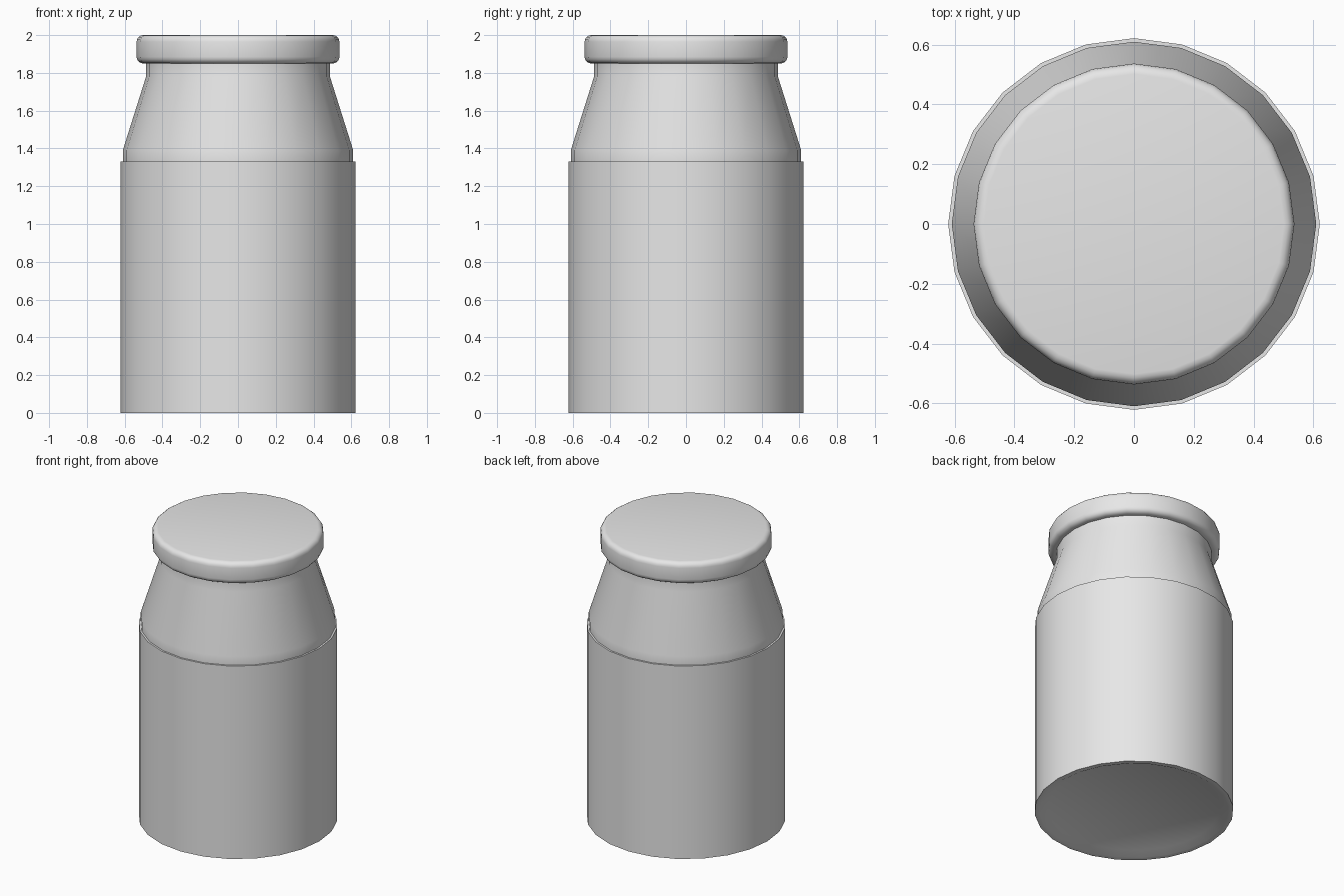
import bpy, bmesh, math

cube = bpy.data.objects.get("Cube")
if cube:
    bpy.data.objects.remove(cube, do_unlink=True)

SIDES = 24

grey = bpy.data.materials.new("light_grey")
grey.use_nodes = True
grey.diffuse_color = (0.8, 0.8, 0.8, 1)
grey.node_tree.nodes["Principled BSDF"].inputs["Base Color"].default_value = (0.8, 0.8, 0.8, 1)


def lathe(name, profile):
    """Revolve (radius, height) points, listed bottom to top, and cap both ends."""
    bm = bmesh.new()
    rings = []
    for r, z in profile:
        angles = [math.tau * i / SIDES for i in range(SIDES)]
        rings.append([bm.verts.new((r * math.cos(a), r * math.sin(a), z)) for a in angles])
    for low, high in zip(rings, rings[1:]):
        for i in range(SIDES):
            j = (i + 1) % SIDES
            bm.faces.new((low[i], low[j], high[j], high[i]))
    bm.faces.new(rings[0][::-1])
    bm.faces.new(rings[-1])
    mesh = bpy.data.meshes.new(name)
    bm.to_mesh(mesh)
    bm.free()
    mesh.materials.append(grey)
    obj = bpy.data.objects.new(name, mesh)
    bpy.context.collection.objects.link(obj)
    bpy.ops.object.select_all(action="DESELECT")
    obj.select_set(True)
    bpy.context.view_layer.objects.active = obj
    bpy.ops.object.shade_smooth_by_angle(angle=math.radians(31))
    return obj


def rounded_corner(r, z, size, start):
    """Quarter-circle profile points around a corner centre."""
    steps = 4
    angles = [math.radians(start + 90 * i / steps) for i in range(steps + 1)]
    return [(r + size * math.cos(a), z + size * math.sin(a)) for a in angles]


# Jar: shallow dished base, raised sleeve step, tapered shoulder, short neck
lathe("jar_body", [
    (0.54, 0.025), (0.59, 0), (0.622, 0), (0.622, 1.33), (0.61, 1.33),
    (0.61, 1.39), (0.487, 1.78), (0.487, 1.86),
])

# Lid: wide disc with rounded rims
LID_R, LID_LOW, LID_HIGH, ROUND = 0.537, 1.85, 2.0, 0.035
lathe("lid",
      rounded_corner(LID_R - ROUND, LID_LOW + ROUND, ROUND, -90)
      + rounded_corner(LID_R - ROUND, LID_HIGH - ROUND, ROUND, 0))
